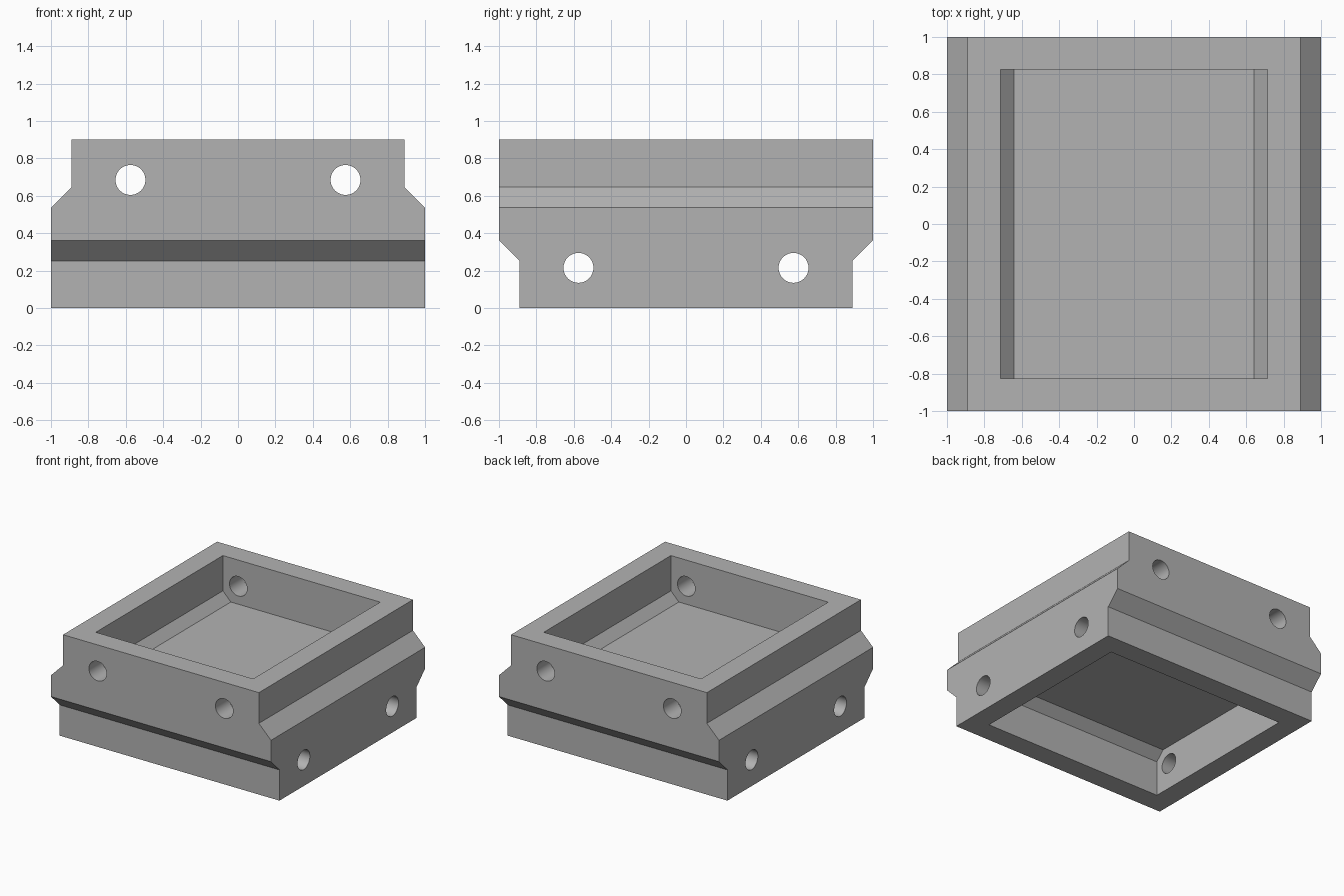
import bpy, bmesh, math
from mathutils import Matrix, Vector

if "Cube" in bpy.data.objects:
    bpy.data.objects.remove(bpy.data.objects["Cube"], do_unlink=True)

HEIGHT, WALL = 0.9, 0.175
FLOOR = (HEIGHT + WALL) / 2
STEP = 0.11                      # inset of the narrowed rim
RIM = 1 - STEP
CAVITY = RIM - WALL
FILLET = WALL * math.tan(math.pi / 8)
OVER = 0.1                       # overshoot for clean cuts

# Half turn about a horizontal diagonal: swaps x and y, turns top to bottom
TURN = Matrix(((0, 1, 0, 0), (1, 0, 0, 0), (0, 0, -1, HEIGHT), (0, 0, 0, 1)))

grey = bpy.data.materials.new("plain grey")
grey.use_nodes = True
colour = (0.45, 0.45, 0.45, 1)
grey.diffuse_color = colour
grey.node_tree.nodes["Principled BSDF"].inputs["Base Color"].default_value = colour


def add_object(name, bm, matrix):
    bm.transform(matrix)
    bmesh.ops.recalc_face_normals(bm, faces=bm.faces)
    mesh = bpy.data.meshes.new(name)
    bm.to_mesh(mesh)
    bm.free()
    mesh.materials.append(grey)
    obj = bpy.data.objects.new(name, mesh)
    bpy.context.collection.objects.link(obj)
    return obj


def prism(name, half_profile, half_length, matrix):
    """Mirror an x-z half profile and extrude it along y."""
    points = half_profile + [(-x, z) for x, z in reversed(half_profile)]
    bm = bmesh.new()
    face = bm.faces.new([bm.verts.new((x, -half_length, z)) for x, z in points])
    grown = bmesh.ops.extrude_face_region(bm, geom=[face])["geom"]
    verts = [v for v in grown if isinstance(v, bmesh.types.BMVert)]
    bmesh.ops.translate(bm, verts=verts, vec=Vector((0, 2 * half_length, 0)))
    return add_object(name, bm, matrix)


def drill(name, x, z, radius, matrix):
    bm = bmesh.new()
    bmesh.ops.create_cone(bm, cap_ends=True, segments=48, radius1=radius,
                          radius2=radius, depth=2 + 4 * OVER)
    place = Matrix.Translation((x, 0, z)) @ Matrix.Rotation(math.pi / 2, 4, "X")
    return add_object(name, bm, matrix @ place)


def combine(target, tool, operation):
    """Apply a boolean and discard the tool."""
    mod = target.modifiers.new(tool.name, "BOOLEAN")
    mod.operation, mod.solver, mod.object = operation, "EXACT", tool
    bpy.context.view_layer.objects.active = target
    bpy.ops.object.modifier_apply(modifier=mod.name)
    bpy.data.objects.remove(tool, do_unlink=True)


# Stepped outer shape: crossing of two identical extrusions
outer = [(1, -OVER), (1, FLOOR), (RIM, FLOOR + STEP), (RIM, HEIGHT)]
body = prism("double_tray", outer, 1 + OVER, Matrix())
combine(body, prism("lower_outline", outer, 1 + OVER, TURN), "INTERSECT")

# Trays and screw holes, above and below
cavity = [(CAVITY - FILLET, FLOOR), (CAVITY, FLOOR + FILLET),
          (CAVITY, HEIGHT + OVER)]
for side, matrix in (("upper", Matrix()), ("lower", TURN)):
    combine(body, prism(side + "_cavity", cavity, 1 - WALL, matrix), "DIFFERENCE")
    for sign in (-1, 1):
        combine(body, drill(side + "_hole", sign * 0.575, 0.685, 0.08, matrix),
                "DIFFERENCE")

bpy.ops.object.select_all(action="DESELECT")
body.select_set(True)
bpy.context.view_layer.objects.active = body
bpy.ops.object.shade_smooth_by_angle(angle=math.radians(30))
